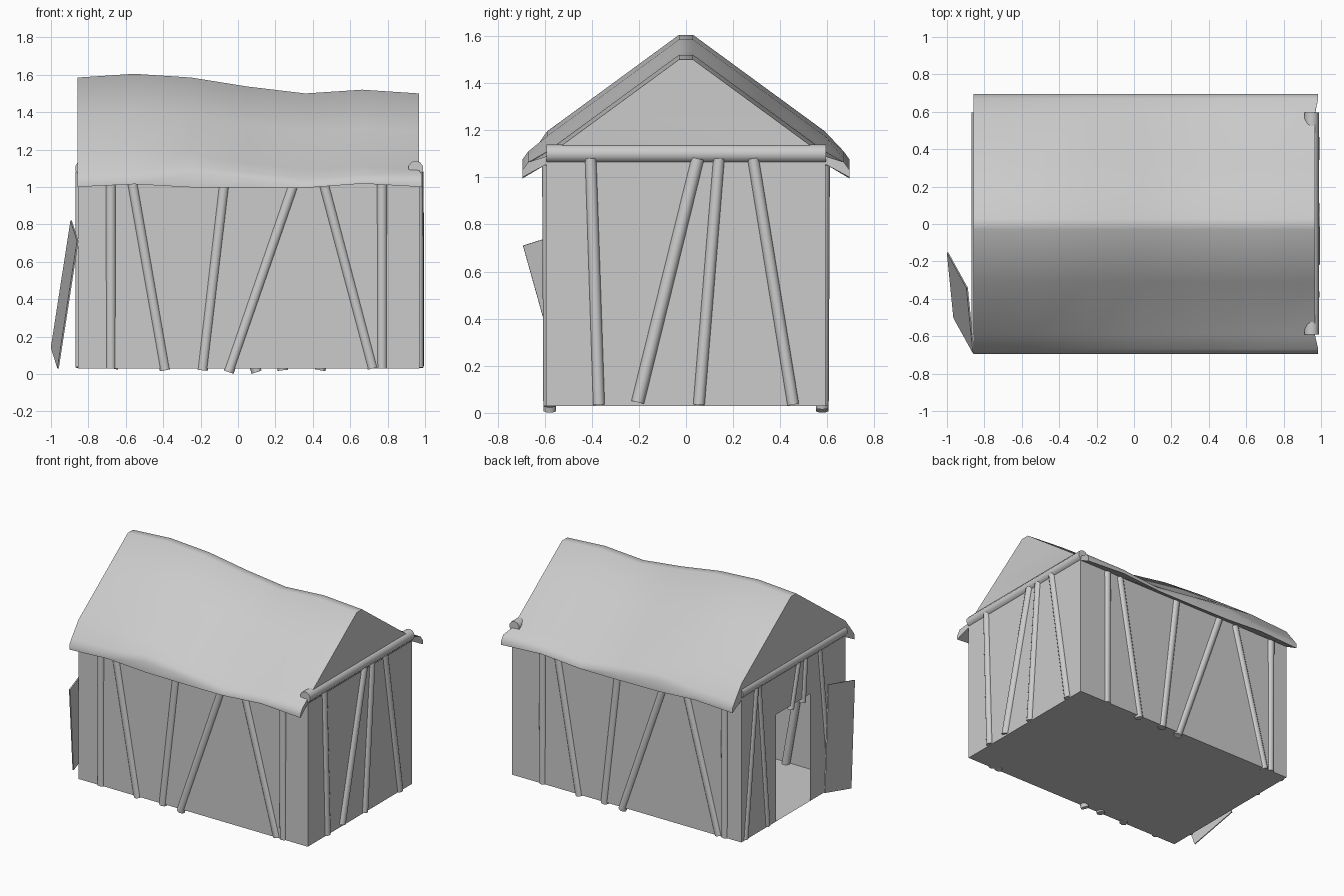
import bpy, bmesh
from math import radians
from mathutils import Vector

if "Cube" in bpy.data.objects:
    bpy.data.objects.remove(bpy.data.objects["Cube"])

X0, X1, Y, Z0, Z1 = -0.855, 0.97, 0.592, 0.03, 1.06


def make(name, verts, faces, recalc=True):
    me = bpy.data.meshes.new(name)
    me.from_pydata(verts, [], faces)
    if recalc:
        bm = bmesh.new()
        bm.from_mesh(me)
        bmesh.ops.recalc_face_normals(bm, faces=bm.faces)
        bm.to_mesh(me)
        bm.free()
    ob = bpy.data.objects.new(name, me)
    bpy.context.collection.objects.link(ob)
    return ob


def pole(name, a, b, r=0.028, sides=10):
    """Round timber from a to b."""
    a, b = Vector(a), Vector(b)
    bm = bmesh.new()
    bmesh.ops.create_cone(bm, cap_ends=True, segments=sides, radius1=r,
                          radius2=r, depth=(b - a).length)
    me = bpy.data.meshes.new(name)
    bm.to_mesh(me)
    bm.free()
    ob = bpy.data.objects.new(name, me)
    ob.rotation_mode = 'QUATERNION'
    ob.rotation_quaternion = (b - a).to_track_quat('Z', 'Y')
    ob.location = (a + b) / 2
    bpy.context.collection.objects.link(ob)
    return ob


# Hut walls and floor, thin shell with a doorway in the left end
D0, D1, DZ = -0.19, 0.20, 0.80
walls = make("walls", [
    (X0, -Y, Z0), (X1, -Y, Z0), (X1, Y, Z0), (X0, Y, Z0),
    (X0, -Y, Z1), (X1, -Y, Z1), (X1, Y, Z1), (X0, Y, Z1),
    (X0, D0, Z0), (X0, D1, Z0), (X0, D0, DZ), (X0, D1, DZ),
], [(0, 8, 9, 3, 2, 1), (0, 1, 5, 4), (1, 2, 6, 5), (2, 3, 7, 6),
    (3, 9, 11, 7), (8, 0, 4, 10), (4, 7, 11, 10)])

# Sagging roof: half profile swept along x and mirrored across the ridge
xs = [-0.857, -0.555, -0.25, 0.05, 0.36, 0.665, 0.967]
ridge = [1.585, 1.605, 1.585, 1.537, 1.50, 1.52, 1.50]
lip = [1.05, 1.06, 1.09, 1.06, 1.02, 1.045, 1.045]
drip = [1.0, 1.015, 0.998, 0.995, 0.995, 1.018, 1.0]
verts, faces = [], []
for i, (x, r, t, d) in enumerate(zip(xs, ridge, lip, drip)):
    half = [(0.03, r), (0.31, r - 0.205), (0.59, r - 0.41),
            (0.67, t + 0.02), (0.695, t - 0.015), (0.695, d), (0.585, 1.06)]
    ex = x + 0.018 * (i == len(xs) - 1)
    ring = [(-y, z) for y, z in reversed(half)] + half
    verts += [(ex if abs(y) > 0.62 else x, y, z) for y, z in ring]
n = 14
for i in range(len(xs) - 1):
    for j in range(n - 1):
        a = i * n + j
        faces.append((a, a + 1, a + n + 1, a + n))
# Gable ends, with separate pieces for the flared eave tips
for b in (0, (len(xs) - 1) * n):
    faces.append(tuple(b + k for k in (0, 4, 5, 6, 7, 8, 9, 13)))
    faces.append(tuple(b + k for k in (0, 1, 2, 3, 4)))
    faces.append(tuple(b + k for k in (9, 10, 11, 12, 13)))
roof = make("roof", verts, faces)

# Tie beams under the gables
pole("right_tie_beam", (0.95, -0.592, 1.10), (0.95, 0.595, 1.10), 0.04)
pole("left_tie_beam", (-0.832, -0.592, 1.10), (-0.832, 0.595, 1.10), 0.04)

# Slanted timbers on the front, repeated rotated on the back
long_timbers = [(-0.68, 0.03, -0.68), (-0.39, 0.02, -0.57), (-0.19, 0.02, -0.07),
                (-0.05, 0.01, 0.31), (0.72, 0.03, 0.45), (0.77, 0.03, 0.77)]
for i, (xb, zb, xt) in enumerate(long_timbers):
    pole(f"front_timber_{i}", (xb, -0.578, zb), (xt, -0.583, 1.05))
    pole(f"back_timber_{i}", (0.05 - xb, 0.578, zb), (0.05 - xt, 0.583, 1.05))

# Timbers on the right end
for i, (yb, yt) in enumerate([(-0.37, -0.405), (0.055, 0.14), (0.455, 0.285)]):
    pole(f"right_timber_{i}", (0.968, yb, 0.035), (0.966, yt, 1.08), 0.025)
pole("right_brace", (0.968, -0.205, 0.045), (0.966, 0.05, 1.08), 0.028)

# Timbers on the left end, cut short above the doorway
left = [(0.54, 0.035, 0.42), (0.29, 0.035, 0.39), (0.02, 0.77, -0.06),
        (-0.115, 0.77, -0.14), (-0.42, 0.035, -0.30)]
for i, (yb, zb, yt) in enumerate(left):
    pole(f"left_timber_{i}", (-0.846, yb, zb), (-0.846, yt, 1.08), 0.024)

# Broken door leaning beside the doorway
corner = Vector((-0.857, -0.692, 0.71))
across = Vector((-0.035, 0.35, 0.11))
down = Vector((-0.105, 0.19, -0.68))
off = across.cross(down).normalized() * 0.004
dv = [corner + across * u + down * v + off * s
      for s in (-1, 1) for u, v in ((0, 0), (1, 0), (1, 1), (0, 1))]
make("leaning_door", dv, [(0, 1, 2, 3), (4, 5, 6, 7), (0, 1, 5, 4),
                          (1, 2, 6, 5), (2, 3, 7, 6), (3, 0, 4, 7)])

# Smooth shading with sharp edges kept
for ob in bpy.context.collection.objects:
    ob.select_set(True)
bpy.context.view_layer.objects.active = roof
bpy.ops.object.shade_smooth_by_angle(angle=radians(40))
